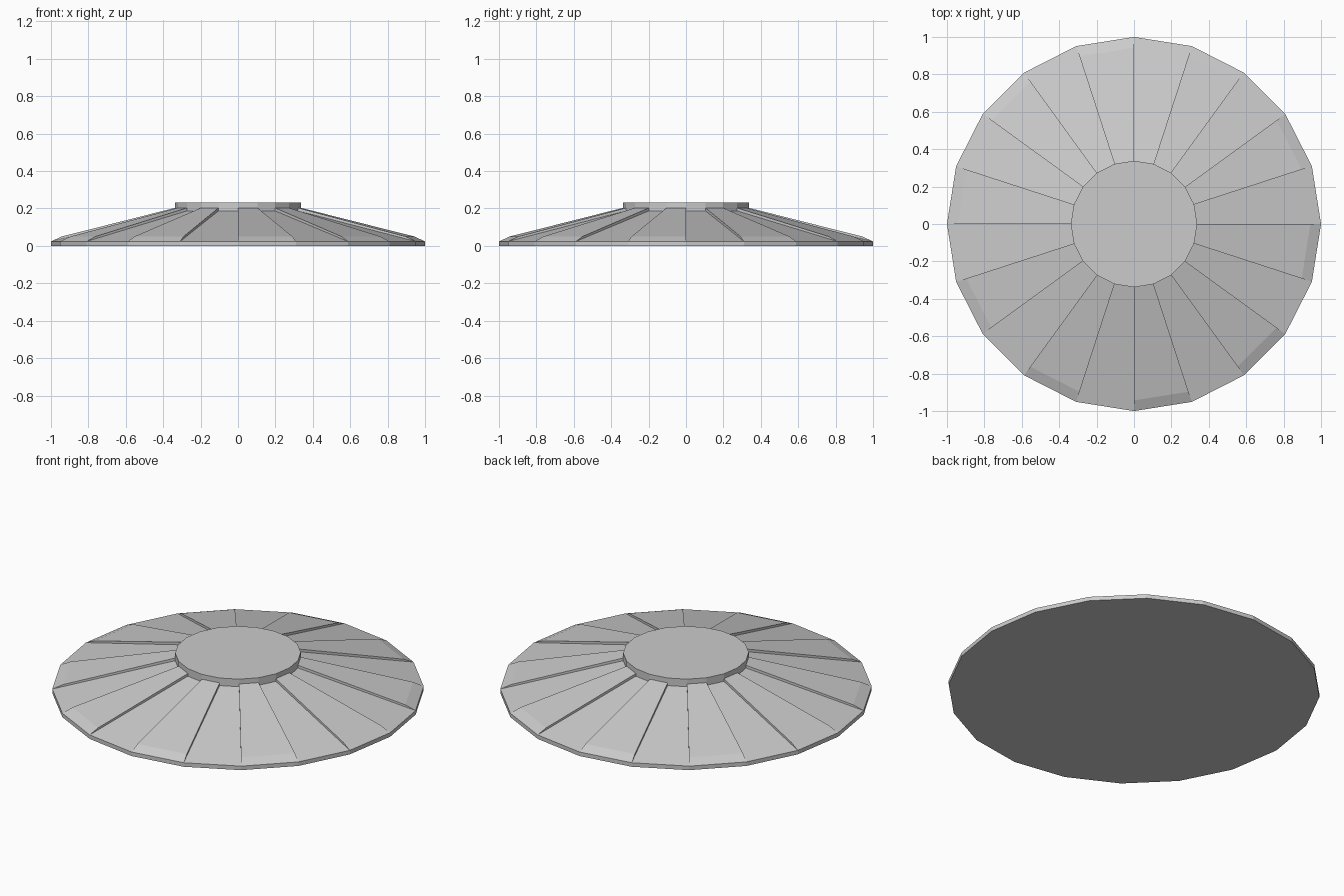
import bpy, bmesh
from math import cos, sin, radians

if "Cube" in bpy.data.objects:
    bpy.data.objects.remove(bpy.data.objects["Cube"])

SIDES = 20
STEP = 360 / SIDES
R_HUB = 0.338


def pt(k, r, z):
    a = radians(k * STEP)
    return (r * cos(a), r * sin(a), z)


def finish(name, bm):
    bmesh.ops.remove_doubles(bm, verts=bm.verts, dist=1e-5)
    bmesh.ops.recalc_face_normals(bm, faces=bm.faces)
    me = bpy.data.meshes.new(name)
    bm.to_mesh(me)
    bm.free()
    ob = bpy.data.objects.new(name, me)
    bpy.context.collection.objects.link(ob)


def face(bm, pts):
    bm.faces.new([bm.verts.new(p) for p in pts])


# radial profiles (radius, height) of the low and raised panels
low = [(1.0, 0.024), (R_HUB, 0.187)]
high = [(1.0, 0.024), (0.943, 0.05), (R_HUB, 0.203)]

# dish: flat underside, thin rim, alternating low and raised panels
bm = bmesh.new()
face(bm, [pt(-k, 1, 0) for k in range(SIDES)])
for k in range(SIDES):
    face(bm, [pt(k, 1, 0), pt(k + 1, 1, 0), pt(k + 1, 1, 0.024), pt(k, 1, 0.024)])
    prof = high if k % 2 else low
    for (r0, z0), (r1, z1) in zip(prof, prof[1:]):
        face(bm, [pt(k, r0, z0), pt(k + 1, r0, z0), pt(k + 1, r1, z1), pt(k, r1, z1)])
    # step wall between neighbouring panels
    wall = [pt(k, *p) for p in high] + [pt(k, *low[1])]
    face(bm, wall if k % 2 else wall[::-1])
    # hub side down to the panel
    zb = prof[-1][1]
    face(bm, [pt(k, R_HUB, zb), pt(k + 1, R_HUB, zb), pt(k + 1, R_HUB, 0.232), pt(k, R_HUB, 0.232)])
# hub cap
face(bm, [pt(k, R_HUB, 0.232) for k in range(SIDES)])
finish("panelled_dish", bm)
